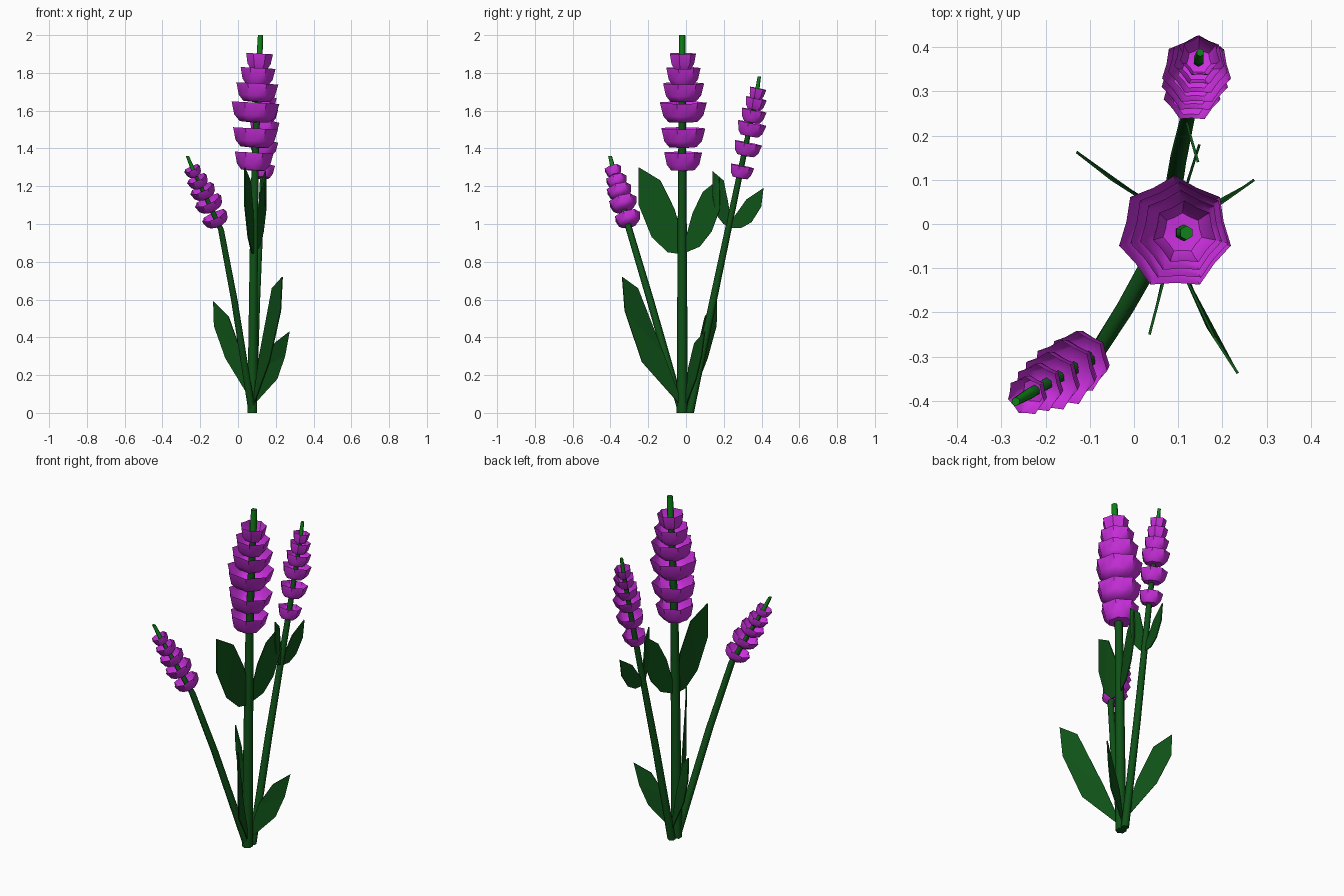
import bpy, math
from mathutils import Vector


def material(name, rgb):
    m = bpy.data.materials.new(name)
    m.diffuse_color = (*rgb, 1)
    return m


GREEN = material("dark leaf green", (0.005, 0.085, 0.009))
TIP = material("bright tip green", (0.005, 0.22, 0.009))
PURPLE = material("blossom purple", (0.62, 0.03, 0.76))


def add_object(name, verts, faces, mat, smooth=40):
    me = bpy.data.meshes.new(name)
    me.from_pydata(verts, [], faces)
    me.materials.append(mat)
    if smooth:
        me.shade_smooth()
        me.set_sharp_from_angle(angle=math.radians(smooth))
    ob = bpy.data.objects.new(name, me)
    bpy.context.collection.objects.link(ob)
    return ob


def tube(name, path, radii, mat, sides=6):
    """Tapered tube with level rings along a path."""
    verts, faces = [], []
    for p, r in zip(path, radii):
        for i in range(sides):
            a = math.tau * (i + 0.5) / sides
            verts.append((p[0] + r * math.cos(a), p[1] + r * math.sin(a), p[2]))
    for k in range(len(path) - 1):
        for i in range(sides):
            j = (i + 1) % sides
            faces.append((k * sides + i, k * sides + j,
                          (k + 1) * sides + j, (k + 1) * sides + i))
    last = (len(path) - 1) * sides
    faces += [tuple(reversed(range(sides))), tuple(range(last, last + sides))]
    return add_object(name, verts, faces, mat, 65)


def blossoms(name, whorls, height, points=7):
    """Stack of open star-shaped petal cups; whorls = (x, y, z, radius)."""
    a, b = Vector(whorls[0][:3]), Vector(whorls[-1][:3])
    rot = Vector((0, 0, 1)).rotation_difference(b - a)
    profile = [(0.15, -0.5), (0.62, -0.47), (0.86, -0.15), (1.0, 0.5)]
    n = points * 2
    verts, faces = [], []
    for x, y, z, r in whorls:
        base = len(verts)
        h = height * (0.55 + 0.45 * r / max(w[3] for w in whorls))
        for pr, pz in profile:
            for i in range(n):
                ang = math.pi / 2 + math.tau * i / n
                rr = r * pr * (0.87 if i % 2 else 1.0)
                local = Vector((rr * math.cos(ang), rr * math.sin(ang), pz * h))
                verts.append(Vector((x, y, z)) + rot @ local)
        for k in range(len(profile) - 1):
            for i in range(n):
                j = (i + 1) % n
                faces.append((base + k * n + i, base + k * n + j,
                              base + (k + 1) * n + j, base + (k + 1) * n + i))
    add_object(name, verts, faces, PURPLE, 50)


def leaf(name, root, mid, tip, outline):
    """Upright blade: outline is (distance 0..1, z) along root-mid-tip in plan."""
    root, mid, tip = Vector(root), Vector(mid), Vector(tip)
    verts = []
    for t, z in outline:
        p = root.lerp(mid, t * 2) if t < 0.5 else mid.lerp(tip, t * 2 - 1)
        verts.append((p.x, p.y, z))
    n = len(verts)
    # quads between lower edge and upper edge of the blade
    faces = [(i, i + 1, n - 2 - i, n - 1 - i) for i in range(n // 2 - 1)]
    ob = add_object(name, verts, faces, GREEN, 0)
    mod = ob.modifiers.new("thickness", 'SOLIDIFY')
    mod.thickness = 0.006
    mod.offset = 0


# Stems and their bright tips
tube("main_stem", [(0.075, -0.02, 0), (0.085, -0.02, 1.0), (0.092, -0.02, 1.4), (0.113, -0.02, 1.86)],
     [0.03, 0.024, 0.021, 0.018], GREEN)
tube("main_tip", [(0.113, -0.02, 1.86), (0.119, -0.02, 2.0)], [0.019, 0.016], TIP)
tube("left_stem", [(0.075, -0.02, 0), (-0.02, -0.19, 0.6), (-0.09, -0.3, 0.97), (-0.235, -0.383, 1.28)],
     [0.022, 0.02, 0.018, 0.013], GREEN)
tube("left_tip", [(-0.235, -0.383, 1.28), (-0.268, -0.402, 1.36)], [0.014, 0.01], TIP)
tube("back_stem", [(0.08, 0.02, 0), (0.1, 0.145, 0.6), (0.13, 0.28, 1.24), (0.147, 0.374, 1.69)],
     [0.022, 0.02, 0.016, 0.012], GREEN)
tube("back_tip", [(0.147, 0.374, 1.69), (0.15, 0.388, 1.78)], [0.012, 0.009], TIP)

# Flower spikes
blossoms("main_blossoms", [(0.083, -0.02, 1.33, 0.105), (0.09, -0.02, 1.455, 0.122),
                           (0.09, -0.02, 1.59, 0.13), (0.1, -0.018, 1.695, 0.114),
                           (0.104, -0.018, 1.78, 0.095), (0.112, -0.02, 1.86, 0.073)], 0.105)
blossoms("left_blossoms", [(-0.115, -0.305, 1.02, 0.073), (-0.148, -0.33, 1.1, 0.078),
                           (-0.18, -0.35, 1.165, 0.07), (-0.208, -0.365, 1.22, 0.058),
                           (-0.235, -0.383, 1.275, 0.046)], 0.058)
blossoms("back_blossoms", [(0.13, 0.29, 1.275, 0.066), (0.136, 0.32, 1.395, 0.077),
                           (0.14, 0.34, 1.5, 0.08), (0.143, 0.352, 1.57, 0.069),
                           (0.146, 0.364, 1.635, 0.058), (0.148, 0.374, 1.69, 0.046)], 0.072)

# Low leaves around the base
leaf("front_low_leaf", (0.08, -0.02), (0.145, -0.2), (0.235, -0.338),
     [(0, 0.03), (0.62, 0.27), (0.95, 0.54), (1, 0.72), (0.7, 0.66), (0.27, 0.31), (0.05, 0.1), (0, 0.06)])
leaf("left_low_leaf", (0.08, 0.02), (-0.03, 0.085), (-0.13, 0.163),
     [(0, 0.05), (0.68, 0.29), (0.98, 0.46), (1, 0.59), (0.6, 0.51), (0.25, 0.3), (0.07, 0.14), (0, 0.08)])
leaf("right_low_leaf", (0.08, 0.0), (0.18, 0.035), (0.272, 0.1),
     [(0, 0.04), (0.65, 0.18), (0.87, 0.3), (1, 0.43), (0.58, 0.37), (0.2, 0.24), (0.05, 0.12), (0, 0.08)])

# Upper leaves below the blossoms
leaf("front_upper_leaf", (0.085, -0.02), (0.065, -0.135), (0.035, -0.25),
     [(0, 0.84), (0.33, 0.85), (0.7, 0.93), (1, 1.1), (1, 1.3), (0.5, 1.23), (0.18, 1.08), (0, 0.94)])
leaf("back_upper_leaf", (0.09, 0.0), (0.12, 0.09), (0.148, 0.18),
     [(0, 0.85), (0.4, 0.88), (0.75, 0.96), (1, 1.08), (0.98, 1.24), (0.5, 1.17), (0.2, 1.06), (0, 0.93)])
leaf("inner_spike_leaf", (0.118, 0.235), (0.13, 0.19), (0.145, 0.14),
     [(0, 0.98), (0.4, 1.0), (0.8, 1.05), (1, 1.15), (1, 1.28), (0.4, 1.23), (0.15, 1.12), (0, 1.04)])
leaf("outer_spike_leaf", (0.12, 0.235), (0.13, 0.32), (0.145, 0.41),
     [(0, 0.98), (0.35, 0.98), (0.65, 1.01), (0.93, 1.09), (1, 1.19), (0.5, 1.13), (0.25, 1.07), (0, 1.01)])
